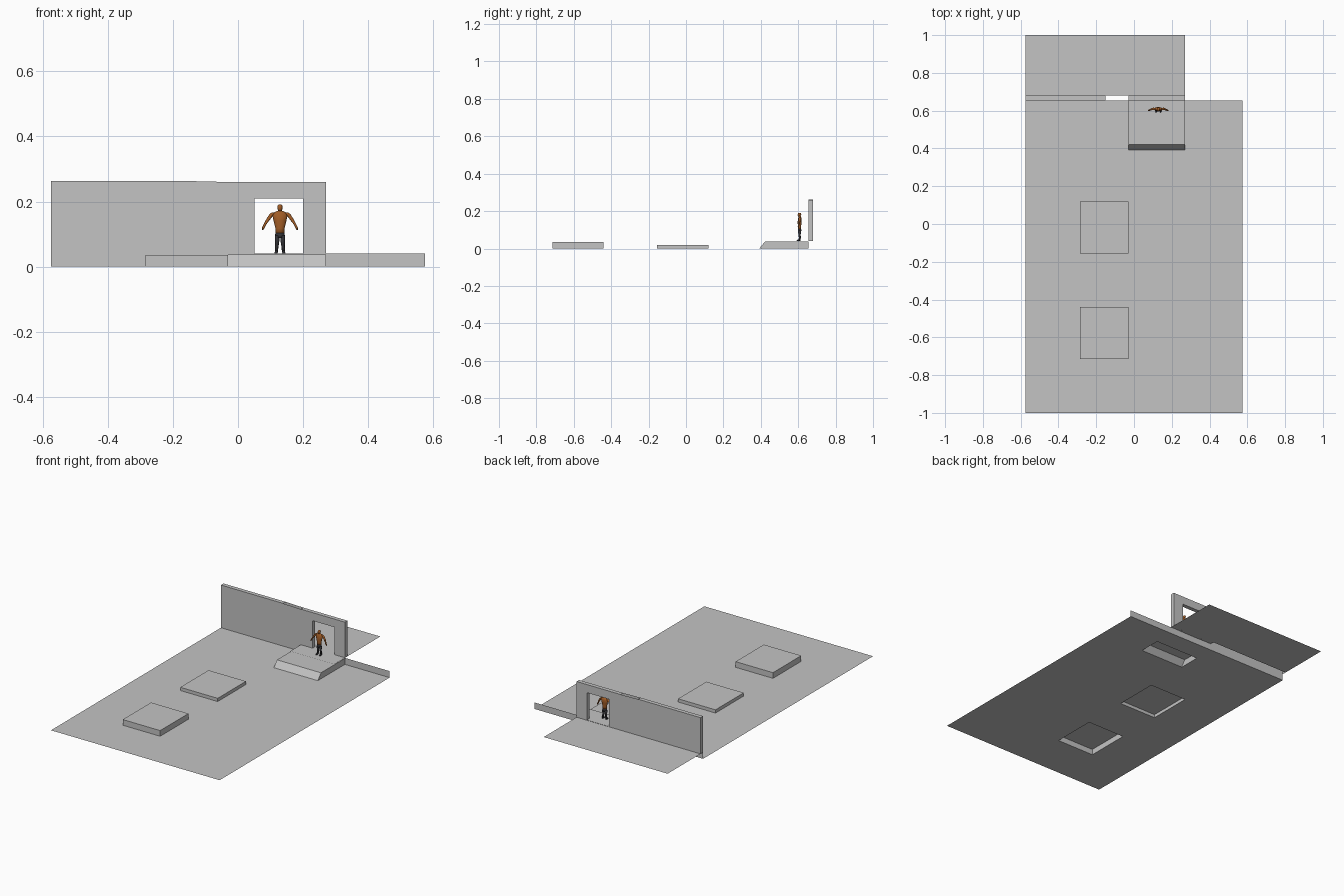
import bpy
import bmesh
import math
from mathutils import Vector

cube = bpy.data.objects.get("Cube")
if cube:
    bpy.data.objects.remove(cube, do_unlink=True)


def material(name, rgb):
    m = bpy.data.materials.new(name)
    m.use_nodes = True
    m.diffuse_color = (*rgb, 1)
    bsdf = next(n for n in m.node_tree.nodes if n.type == 'BSDF_PRINCIPLED')
    bsdf.inputs["Base Color"].default_value = (*rgb, 1)
    return m


GREY = material("concrete grey", (0.55, 0.55, 0.55))
SKIN = material("orange brown skin", (0.36, 0.11, 0.02))
DARK = material("dark trousers", (0.03, 0.03, 0.035))


def finish(name, bm, mat, smooth=False):
    me = bpy.data.meshes.new(name)
    bm.to_mesh(me)
    bm.free()
    me.materials.append(mat)
    for p in me.polygons:
        p.use_smooth = smooth
    ob = bpy.data.objects.new(name, me)
    bpy.context.collection.objects.link(ob)
    return ob


def add_face(bm, pts):
    return bm.faces.new([bm.verts.new(p) for p in pts])


def floor(name, x0, x1, y0, y1, z):
    bm = bmesh.new()
    add_face(bm, [(x0, y0, z), (x1, y0, z), (x1, y1, z), (x0, y1, z)])
    return finish(name, bm, GREY)


def raised_block(name, x0, x1, y0, y1, h, slope=0):
    """Block open underneath, with an optional sloping front."""
    bm = bmesh.new()
    low = [bm.verts.new(p) for p in
           [(x0, y0, 0), (x1, y0, 0), (x1, y1, 0), (x0, y1, 0)]]
    top = [bm.verts.new(p) for p in
           [(x0, y0 + slope, h), (x1, y0 + slope, h), (x1, y1, h), (x0, y1, h)]]
    bm.faces.new(top)
    for i in range(4):
        j = (i + 1) % 4
        bm.faces.new([low[i], low[j], top[j], top[i]])
    return finish(name, bm, GREY)


# Ground sheet, left open under the raised blocks
W = 0.575
xs = [-W, -0.285, -0.03, 0.27, W]
ys = [-1, -0.715, -0.44, -0.155, 0.12, 0.395, 0.53, 0.655]
holes = {(1, 1), (1, 3), (2, 5)}
bm = bmesh.new()
for i in range(len(xs) - 1):
    for j in range(len(ys) - 1):
        if (i, j) not in holes:
            add_face(bm, [(xs[i], ys[j], 0), (xs[i + 1], ys[j], 0),
                          (xs[i + 1], ys[j + 1], 0), (xs[i], ys[j + 1], 0)])
bmesh.ops.remove_doubles(bm, verts=bm.verts, dist=1e-5)
bmesh.ops.dissolve_limit(bm, angle_limit=0.01, verts=bm.verts, edges=bm.edges)
finish("ground", bm, GREY)

# Blocks and entrance platform
raised_block("front_block", -0.285, -0.03, -0.715, -0.44, 0.035)
raised_block("middle_block", -0.285, -0.03, -0.155, 0.12, 0.02)
raised_block("entrance_platform", -0.03, 0.27, 0.392, 0.655, 0.037, slope=0.03)
floor("doorstep", -0.03, 0.27, 0.55, 0.68, 0.041)
floor("back_floor", -W, 0.27, 0.68, 1.0, 0.04)

# Low kerb along the back of the ground
bm = bmesh.new()
add_face(bm, [(-W, 0.655, 0), (W, 0.655, 0), (W, 0.655, 0.04), (-W, 0.655, 0.04)])
finish("kerb", bm, GREY)

# Hollow wall with a doorway; its top is open for a short stretch
outline = [(-W, 0.04), (-W, 0.263), (-0.15, 0.263), (-0.03, 0.26), (0.27, 0.26),
           (0.27, 0.04), (0.2, 0.04), (0.2, 0.21), (0.05, 0.21), (0.05, 0.04)]
open_sides = {2, 5, 8 + 1}
bm = bmesh.new()
front = [bm.verts.new((x, 0.655, z)) for x, z in outline]
back = [bm.verts.new((x, 0.68, z)) for x, z in outline]
bm.faces.new(front[::-1])
bm.faces.new(back)
for i in range(len(outline)):
    j = (i + 1) % len(outline)
    if i not in open_sides:
        bm.faces.new([front[i], front[j], back[j], back[i]])
finish("doorway_wall", bm, GREY)


# Standing figure
CX, CY = 0.129, 0.607


def limb(name, rings, mat, sides=(0,), seg=10):
    """Loft of ellipses (x, y, z, radius_x, radius_y); mirrored if sides is (1, -1)."""
    bm = bmesh.new()
    for s in sides:
        loops = []
        for x, y, z, rx, ry in rings:
            c = Vector((CX + x * (s or 1), CY + y, z))
            loops.append([bm.verts.new(c + Vector((rx * math.cos(a), ry * math.sin(a), 0)))
                          for a in [k * math.tau / seg for k in range(seg)]])
        for lo, hi in zip(loops, loops[1:]):
            for k in range(seg):
                n = (k + 1) % seg
                bm.faces.new([lo[k], lo[n], hi[n], hi[k]])
        bm.faces.new(loops[0][::-1])
        bm.faces.new(loops[-1])
    bmesh.ops.recalc_face_normals(bm, faces=bm.faces)
    return finish(name, bm, mat, True)


limb("torso", [(0, 0, 0.1, 0.014, 0.009), (0, 0, 0.118, 0.014, 0.009),
               (0, 0, 0.142, 0.02, 0.011), (0, 0.002, 0.16, 0.024, 0.01),
               (0, 0.002, 0.168, 0.016, 0.007), (0, 0.001, 0.172, 0.006, 0.006),
               (0, 0, 0.178, 0.005, 0.006)], SKIN)
limb("head", [(0, -0.003, 0.171, 0.004, 0.004), (0, -0.002, 0.176, 0.007, 0.008),
              (0, 0, 0.183, 0.008, 0.01), (0, 0, 0.188, 0.007, 0.009),
              (0, 0, 0.191, 0.003, 0.004)], SKIN)
limb("arms", [(0.053, -0.006, 0.113, 0.002, 0.003), (0.051, -0.006, 0.12, 0.004, 0.004),
              (0.046, -0.004, 0.13, 0.004, 0.004), (0.037, 0, 0.144, 0.006, 0.005),
              (0.026, 0.002, 0.16, 0.007, 0.007), (0.02, 0.002, 0.167, 0.005, 0.005)],
     SKIN, sides=(1, -1))
limb("hips", [(0, 0, 0.088, 0.011, 0.009), (0, 0, 0.095, 0.015, 0.01),
              (0, 0, 0.104, 0.014, 0.0095)], DARK)
limb("legs", [(0.011, 0, 0.043, 0.005, 0.005), (0.01, 0.002, 0.06, 0.005, 0.006),
              (0.009, 0, 0.07, 0.006, 0.006), (0.008, 0, 0.095, 0.008, 0.009)],
     DARK, sides=(1, -1))
limb("feet", [(0.012, -0.005, 0.041, 0.005, 0.012), (0.012, -0.004, 0.045, 0.004, 0.01),
              (0.011, 0, 0.05, 0.004, 0.005)], DARK, sides=(1, -1))
